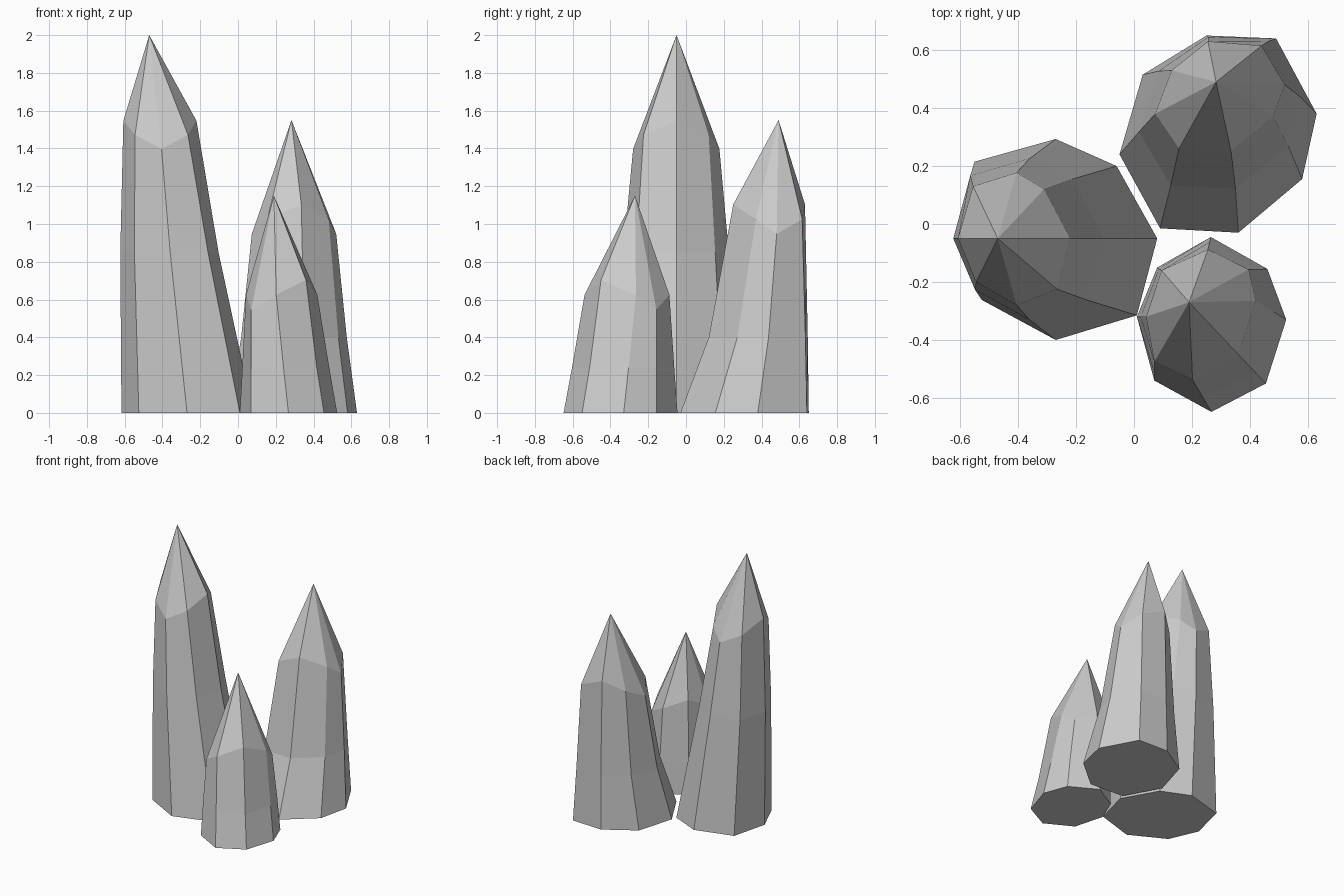
import bpy, bmesh, math

if "Cube" in bpy.data.objects:
    bpy.data.objects.remove(bpy.data.objects["Cube"])


def crystal(name, base, shoulder, z_mean, z_wave, mid, apex):
    """Eight-sided leaning shard: base, bent middle, wavy shoulder, point.
    mid = (height, blend from base to shoulder, x shift, y shift)"""
    mz, t, sx, sy = mid
    bm = bmesh.new()
    rings = [[], [], []]
    for i, ((bx, by), (px, py)) in enumerate(zip(base, shoulder)):
        z = z_mean + z_wave * math.cos(i * math.pi / 2)
        rings[0].append(bm.verts.new((bx, by, 0)))
        rings[1].append(bm.verts.new((bx + (px - bx) * t + sx,
                                      by + (py - by) * t + sy, mz)))
        rings[2].append(bm.verts.new((px, py, z)))
    tip = bm.verts.new(apex)
    n = len(base)
    for i in range(n):
        j = (i + 1) % n
        for lo, hi in zip(rings, rings[1:]):
            bm.faces.new((lo[i], lo[j], hi[j], hi[i]))
        bm.faces.new((rings[2][i], rings[2][j], tip))
    bm.faces.new(rings[0][::-1])
    bmesh.ops.recalc_face_normals(bm, faces=bm.faces)
    mesh = bpy.data.meshes.new(name)
    bm.to_mesh(mesh)
    bm.free()
    obj = bpy.data.objects.new(name, mesh)
    bpy.context.collection.objects.link(obj)
    return obj


# Tall crystal on the left
crystal("tall_crystal",
        [(.08, -.05), (-.06, .20), (-.27, .293), (-.55, .215),
         (-.617, -.05), (-.525, -.262), (-.27, -.40), (.01, -.315)],
        [(-.22, -.05), (-.31, .12), (-.405, .177), (-.555, .13),
         (-.607, -.05), (-.545, -.20), (-.405, -.28), (-.265, -.225)],
        1.472, .075, (.85, .57, -.012, 0), (-.47, -.05, 2.0))

# Medium crystal at the back right
crystal("medium_crystal",
        [(.36, -.03), (.58, .155), (.63, .38), (.49, .64),
         (.25, .65), (.03, .515), (-.05, .24), (.09, -.015)],
        [(.335, .25), (.48, .37), (.52, .48), (.44, .615),
         (.255, .63), (.13, .53), (.073, .38), (.155, .26)],
        1.025, .078, (.40, .52, .003, .005), (.283, .49, 1.55))

# Small crystal at the front right
crystal("small_crystal",
        [(.455, -.55), (.525, -.33), (.46, -.155), (.265, -.045),
         (.08, -.15), (.01, -.32), (.07, -.54), (.267, -.648)],
        [(.36, -.45), (.42, -.265), (.395, -.157), (.255, -.088),
         (.095, -.16), (.042, -.32), (.07, -.475), (.202, -.537)],
        .625, .078, (.24, .40, 0, 0), (.19, -.27, 1.15))
